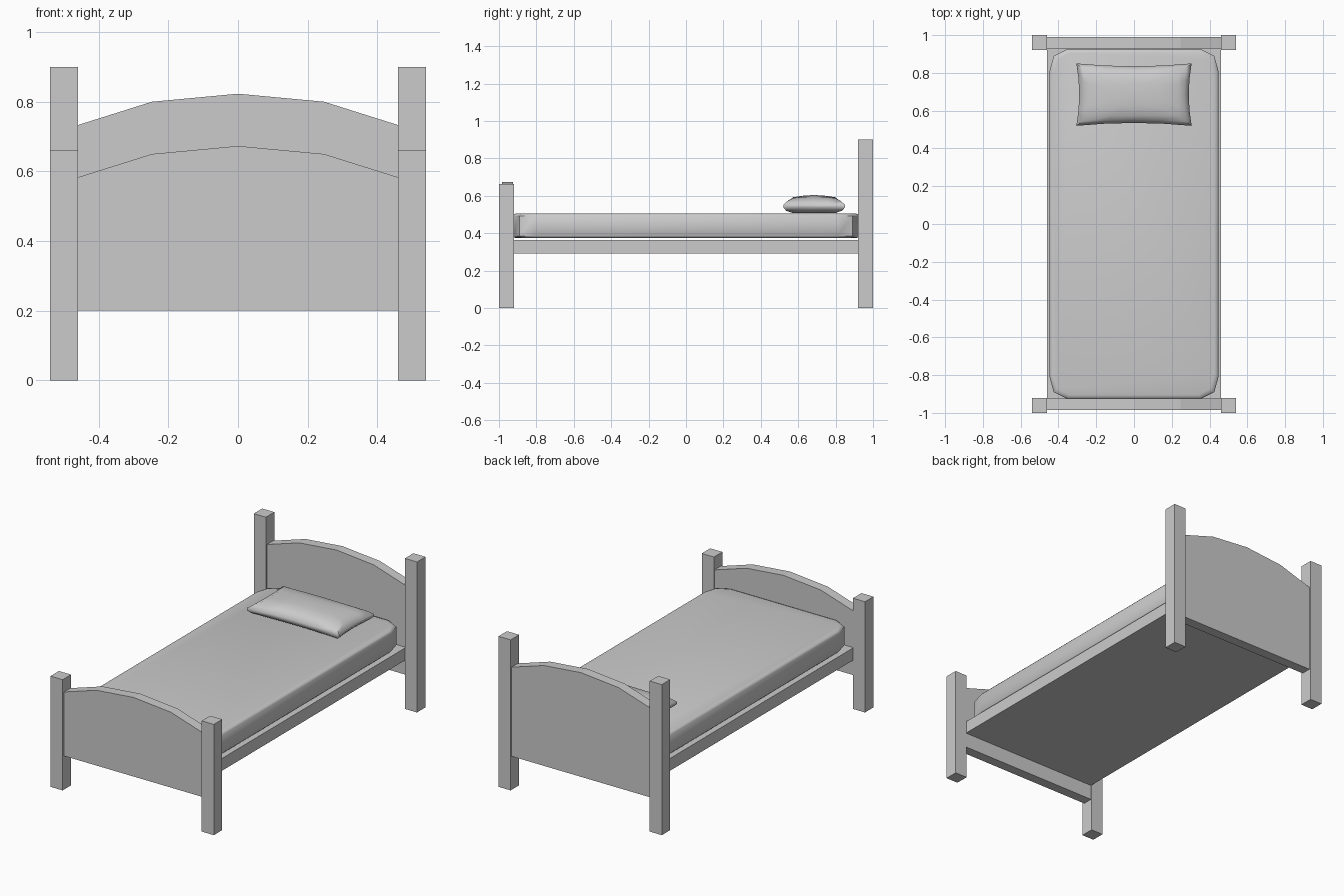
import bpy, bmesh

if "Cube" in bpy.data.objects:
    bpy.data.objects.remove(bpy.data.objects["Cube"])


def finish(bm, name, smooth=None):
    bmesh.ops.recalc_face_normals(bm, faces=bm.faces)
    mesh = bpy.data.meshes.new(name)
    bm.to_mesh(mesh)
    bm.free()
    ob = bpy.data.objects.new(name, mesh)
    bpy.context.collection.objects.link(ob)
    if smooth:
        bpy.ops.object.select_all(action='DESELECT')
        bpy.context.view_layer.objects.active = ob
        ob.select_set(True)
        bpy.ops.object.shade_smooth_by_angle(angle=smooth)
    return ob


def loft(name, rings, smooth=None, apex=None):
    """Skin closed rings of points; optional apex closes the last ring."""
    bm = bmesh.new()
    loops = [[bm.verts.new(p) for p in r] for r in rings]
    n = len(loops[0])
    for a, b in zip(loops, loops[1:]):
        for i in range(n):
            j = (i + 1) % n
            bm.faces.new((a[i], a[j], b[j], b[i]))
    bm.faces.new(loops[0])
    if apex:
        tip = bm.verts.new(apex)
        for i in range(n):
            bm.faces.new((loops[-1][i], loops[-1][(i + 1) % n], tip))
    else:
        bm.faces.new(loops[-1])
    return finish(bm, name, smooth)


def box(name, x0, x1, y0, y1, z0, z1):
    base = [(x0, y0), (x1, y0), (x1, y1), (x0, y1)]
    return loft(name, [[(x, y, z) for x, y in base] for z in (z0, z1)])


# Posts
for side, s in (("left", -1), ("right", 1)):
    x0, x1 = sorted((s * 0.46, s * 0.54))
    box("head_post_" + side, x0, x1, 0.92, 1.0, 0, 0.90)
    box("foot_post_" + side, x0, x1, -1.0, -0.92, 0, 0.662)


# Arched end panels
def panel(name, y0, y1, drop):
    arch = [(0.46, 0.733), (0.247, 0.80), (0, 0.823), (-0.247, 0.80), (-0.46, 0.733)]
    prof = [(-0.46, 0.2), (0.46, 0.2)] + [(x, z - drop) for x, z in arch]
    loft(name, [[(x, y, z) for x, z in prof] for y in (y0, y1)])


panel("headboard", 0.93, 0.99, 0)
panel("footboard", -0.985, -0.925, 0.15)

# Bed base
box("bed_base", -0.46, 0.46, -0.925, 0.93, 0.29, 0.364)

# Mattress with rounded corners and softened rims
quarter = [(0.447, 0.81), (0.425, 0.89), (0.355, 0.925)]
outline = (quarter + [(-x, y) for x, y in reversed(quarter)]
           + [(-x, -y) for x, y in quarter] + [(x, -y) for x, y in reversed(quarter)])
rings = []
for z, inset in ((0.373, 0.02), (0.377, 0.006), (0.385, 0),
                 (0.493, 0), (0.501, 0.006), (0.506, 0.02)):
    rings.append([(x * (1 - inset / 0.447), y * (1 - inset / 0.925), z) for x, y in outline])
loft("mattress", rings, 0.7)


# Pillow with drawn-out corners
def pillow_ring(hx, hy, z, pinch=0.0, rise=0.0, n=4):
    pts = []
    corners = [(-1, -1), (1, -1), (1, 1), (-1, 1)]
    for k in range(4):
        (ax, ay), (bx, by) = corners[k], corners[(k + 1) % 4]
        for i in range(n):
            t = i / n
            u, v = ax + (bx - ax) * t, ay + (by - ay) * t
            m = 1 - (2 * t - 1) ** 2
            dx, dy = (0, pinch * m) if k % 2 == 0 else (pinch * m, 0)
            pts.append((u * (hx - dx), 0.685 + v * (hy - dy), z + rise * m))
    return pts


loft("pillow", [
    pillow_ring(0.235, 0.115, 0.508),
    pillow_ring(0.285, 0.150, 0.520, 0.010),
    pillow_ring(0.305, 0.165, 0.538, 0.015),
    pillow_ring(0.305, 0.165, 0.552, 0.015),
    pillow_ring(0.275, 0.142, 0.572, 0.008, 0.004),
    pillow_ring(0.235, 0.112, 0.588, 0, 0.004),
    pillow_ring(0.130, 0.060, 0.598, 0, 0.002),
], 0.9, (0, 0.685, 0.604))
